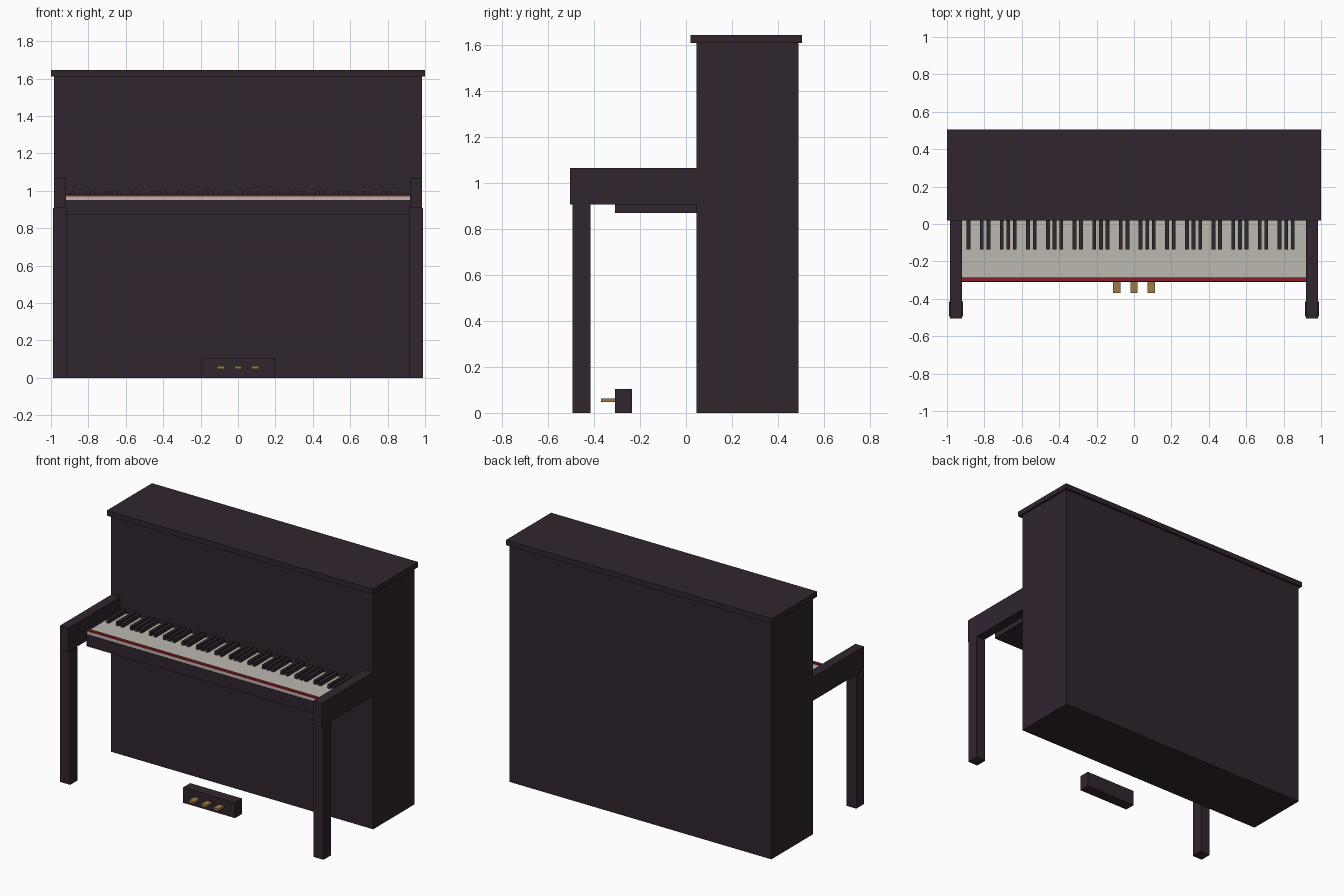
import bpy, bmesh

cube = bpy.data.objects.get("Cube")
if cube:
    bpy.data.objects.remove(cube, do_unlink=True)


def material(name, rgb):
    m = bpy.data.materials.new(name)
    m.use_nodes = True
    m.diffuse_color = (*rgb, 1)
    m.node_tree.nodes["Principled BSDF"].inputs["Base Color"].default_value = (*rgb, 1)
    return m


wood = material("dark_wood", (0.03, 0.018, 0.028))
ebony = material("black_key", (0.03, 0.021, 0.03))
ivory = material("ivory", (0.5, 0.48, 0.43))
felt = material("red_felt", (0.23, 0.015, 0.025))
brass = material("brass", (0.32, 0.2, 0.06))


def boxes(name, mat, spans):
    """One object from boxes given as ((x0, x1), (y0, y1), (z0, z1))."""
    bm = bmesh.new()
    for span in spans:
        verts = bmesh.ops.create_cube(bm, size=1)["verts"]
        for v in verts:
            v.co = [(a + b) / 2 + c * (b - a) for c, (a, b) in zip(v.co, span)]
    mesh = bpy.data.meshes.new(name)
    bm.to_mesh(mesh)
    bm.free()
    mesh.materials.append(mat)
    obj = bpy.data.objects.new(name, mesh)
    bpy.context.collection.objects.link(obj)
    return obj


# Cabinet and lid
boxes("cabinet", wood, [((-0.985, 0.985), (0.045, 0.49), (0, 1.61))])
boxes("lid", wood, [((-1, 1), (0.02, 0.505), (1.61, 1.645))])

# Arms and front legs
for side, s in (("right", -1), ("left", 1)):
    boxes(side + "_arm", wood,
          [(sorted((s * 0.92, s * 0.985)), (-0.505, 0.045), (0.907, 1.067))])
    boxes(side + "_front_leg", wood,
          [(sorted((s * 0.915, s * 0.99)), (-0.495, -0.415), (0, 0.907))])

# Keyboard
KEYS_HALF = 0.92
WHITE_COUNT = 52
pitch = 2 * KEYS_HALF / WHITE_COUNT
width = (-KEYS_HALF, KEYS_HALF)
boxes("key_bed", wood, [(width, (-0.31, 0.045), (0.87, 0.95))])
boxes("white_keys", ivory, [(width, (-0.307, 0.045), (0.95, 0.97))])
boxes("felt_strip", felt, [(width, (-0.307, -0.287), (0.968, 0.98))])

# Black keys repeat in groups of two and three
black_x = [-KEYS_HALF + i * pitch for i in range(1, WHITE_COUNT - 1)
           if i % 7 in (0, 1, 3, 4, 6)]
boxes("black_keys", ebony,
      [((x - 0.01, x + 0.01), (-0.135, 0.045), (0.965, 0.997)) for x in black_x])

# Pedals
boxes("pedal_box", wood, [((-0.195, 0.195), (-0.31, -0.235), (0, 0.105))])
boxes("pedals", brass,
      [((x - 0.02, x + 0.02), (-0.37, -0.3), (0.047, 0.062)) for x in (-0.092, 0, 0.092)])
